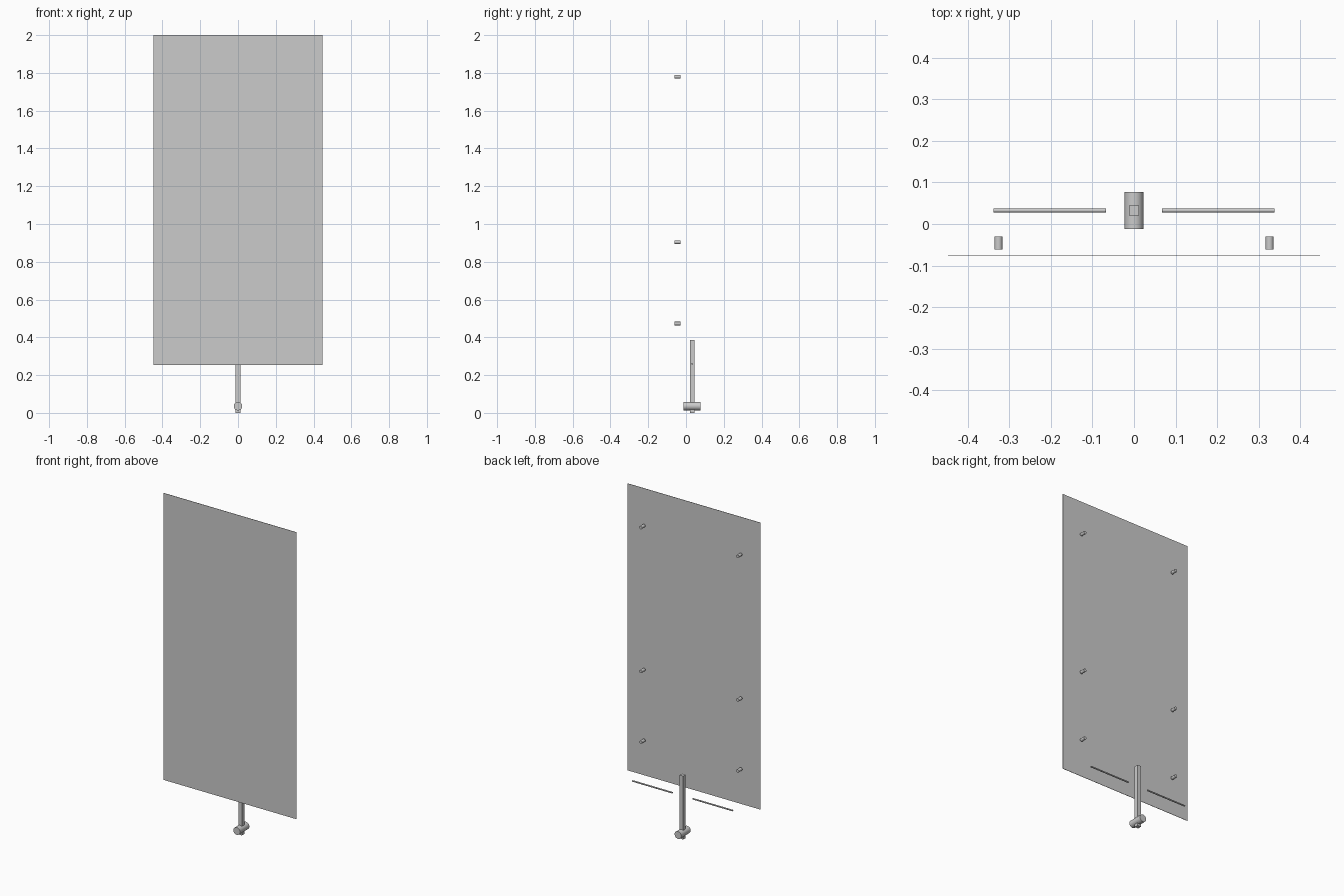
import bpy
from math import pi

if "Cube" in bpy.data.objects:
    bpy.data.objects.remove(bpy.data.objects["Cube"])


def box(name, x0, x1, y0, y1, z0, z1):
    bpy.ops.mesh.primitive_cube_add(
        size=1, location=((x0 + x1) / 2, (y0 + y1) / 2, (z0 + z1) / 2))
    ob = bpy.context.object
    ob.name = name
    ob.scale = (x1 - x0, y1 - y0, z1 - z0)
    bpy.ops.object.transform_apply(location=False, rotation=False, scale=True)
    return ob


def cylinder(name, radius, length, loc, axis, sides=24):
    rot = (pi / 2, 0, 0) if axis == 'y' else (0, pi / 2, 0)
    bpy.ops.mesh.primitive_cylinder_add(
        vertices=sides, radius=radius, depth=length, location=loc, rotation=rot)
    ob = bpy.context.object
    ob.name = name
    bpy.ops.object.shade_smooth_by_angle()
    return ob


POST_Y = 0.0325

# Large thin front panel
box("front_panel", -0.448, 0.448, -0.0775, -0.0755, 0.253, 2.0)

# Square post with a round foot across its lower end
box("post", -0.012, 0.012, POST_Y - 0.012, POST_Y + 0.012, 0, 0.386)
cylinder("foot_roller", 0.0225, 0.09, (0, POST_Y, 0.036), 'y', 32)

for side, s in (("left", -1), ("right", 1)):
    # Thin rods on either side of the post
    cylinder(f"rod_{side}", 0.0045, 0.27, (s * 0.203, POST_Y, 0.259), 'x', 16)
    # Spacer pegs behind the panel
    for level, z in (("low", 0.473), ("middle", 0.904), ("top", 1.78)):
        cylinder(f"peg_{side}_{level}", 0.0095, 0.032, (s * 0.3265, -0.046, z), 'y')
